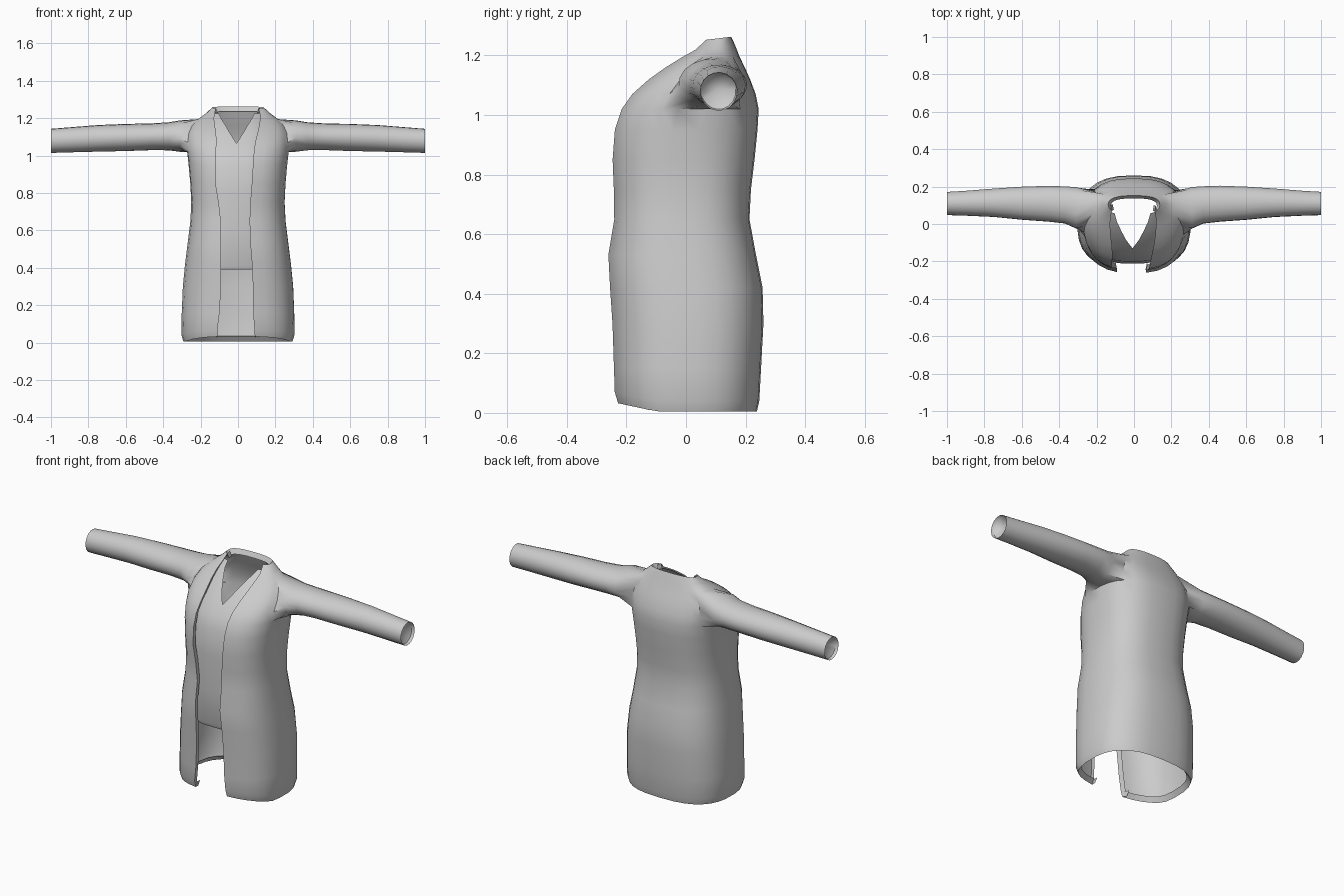
import bpy, bmesh, math
from math import sin, cos, pi

if "Cube" in bpy.data.objects:
    bpy.data.objects.remove(bpy.data.objects["Cube"])

P = 2.6          # squareness of the body cross-section
N = 14           # columns per side of the coat


def finish(bm, name, angle=40):
    bmesh.ops.recalc_face_normals(bm, faces=bm.faces)
    me = bpy.data.meshes.new(name)
    bm.to_mesh(me)
    bm.free()
    ob = bpy.data.objects.new(name, me)
    bpy.context.collection.objects.link(ob)
    bpy.ops.object.select_all(action='DESELECT')
    bpy.context.view_layer.objects.active = ob
    ob.select_set(True)
    bpy.ops.object.shade_smooth_by_angle(angle=math.radians(angle))
    return ob


def section(w, f, b, t):
    """Point on a rounded-square section; t = 0 at the front, pi at the back."""
    x = w * abs(sin(t)) ** (2 / P)
    c = cos(t)
    y = (f + b) / 2 - math.copysign(abs(c) ** (2 / P), c) * (b - f) / 2
    return x, y


# Coat rows: z, half width, front y, back y, left and right opening edges
ROWS = [
    (0.035, .275, -.215, .215, .110, .090),
    (0.005, .292, -.232, .238, .110, .090),
    (0.04, .303, -.243, .246, .110, .088),
    (0.15, .302, -.245, .252, .100, .082),
    (0.30, .296, -.250, .260, .090, .080),
    (0.42, .284, -.258, .257, .090, .075),
    (0.53, .270, -.263, .235, .090, .066),
    (0.65, .255, -.243, .213, .092, .062),
    (0.75, .250, -.245, .218, .103, .066),
    (0.85, .255, -.250, .230, .120, .074),
    (0.95, .264, -.243, .240, .120, .080),
    (1.02, .272, -.220, .244, .118, .085),
    (1.07, .275, -.185, .234, .115, .092),
    (1.12, .268, -.130, .215, .117, .104),
    (1.16, .248, -.075, .197, .124, .113),
    (1.195, .213, -.020, .180, .128, .118),
    (1.225, .172, .018, .165, .126, .118),
    (1.255, .138, .055, .152, .118, .110),
    (1.230, .122, .060, .137, .108, .100),
]
# Sleeve rings: x, y min, y max, z min, z max
SLEEVE = [
    (.31, -.025, .198, 1.020, 1.188),
    (.37, .002, .202, 1.028, 1.178),
    (.46, .012, .205, 1.029, 1.172),
    (.60, .022, .200, 1.024, 1.169),
    (.75, .037, .190, 1.021, 1.163),
    (.90, .044, .178, 1.017, 1.151),
    (1.0, .047, .172, 1.014, 1.143),
    (.985, .052, .167, 1.019, 1.138),
]
R0, R1, K0, K1 = 11, 15, 5, 10      # armhole rows and columns

bm = bmesh.new()
grid = []
for z, w, f, b, el, er in ROWS:
    def place(x, y):
        zz = z
        if z < .1:                    # hem rises at the front
            zz += .03 * max(0, (-y - .1) / .14)
        if z > 1.22:                  # collar rises at the back
            zz += .12 * (y - .09)
        return bm.verts.new((x, y, zz))

    halves = []
    for edge, s in ((el, -1), (er, 1)):
        t0 = math.asin((edge / w) ** (P / 2))
        pts = [section(w, f, b, t0 + (pi - t0) * k / N) for k in range(N + 1)]
        x, y = pts[0]
        halves.append([(s * (x + .006), y + .03)] + [(s * px, py) for px, py in pts])
    grid.append([place(*p) for p in halves[0] + halves[1][-2::-1]])

last = 2 * N + 2


def column(side, k):
    return k + 1 if side < 0 else last - k - 1


holes = set()
for k in range(K0, K1):
    holes |= {column(-1, k), column(1, k) - 1}
for r in range(len(grid) - 1):
    for c in range(last):
        if R0 <= r < R1 and c in holes:
            continue
        bm.faces.new((grid[r][c], grid[r][c + 1], grid[r + 1][c + 1], grid[r + 1][c]))

# Sleeves grown from the armholes, closed by a sunken cuff cap
for side in (-1, 1):
    def v(r, k):
        return grid[r][column(side, k)]
    ring = ([v(R0, k) for k in range(K0, K1)] + [v(r, K1) for r in range(R0, R1)]
            + [v(R1, k) for k in range(K1, K0, -1)] + [v(r, K0) for r in range(R1, R0, -1)])
    n = len(ring)
    a0 = math.atan2(ring[0].co.z - 1.1, ring[0].co.y - .09)
    for x, y0, y1, z0, z1 in SLEEVE:
        new = []
        for i in range(n):
            a = a0 + 2 * pi * i / n
            new.append(bm.verts.new((side * x, (y0 + y1) / 2 + cos(a) * (y1 - y0) / 2,
                                     (z0 + z1) / 2 + sin(a) * (z1 - z0) / 2)))
        for i in range(n):
            j = (i + 1) % n
            bm.faces.new((ring[i], ring[j], new[j], new[i]))
        ring = new
    tip = bm.verts.new((side * .95, .108, 1.085))
    for i in range(n):
        bm.faces.new((ring[i], ring[(i + 1) % n], tip))
finish(bm, "coat")

# Shirt front with a V neck: z, half width, centre y, side y, neck half opening
SHIRT = [
    (.41, .23, -.175, -.08, 0), (.39, .23, -.20, -.08, 0), (.41, .23, -.208, -.08, 0),
    (.60, .22, -.212, -.08, 0), (.80, .22, -.212, -.08, 0), (.95, .22, -.200, -.07, 0),
    (1.02, .22, -.165, -.05, 0), (1.065, .21, -.130, -.03, 0), (1.12, .20, -.085, 0, .035),
    (1.16, .18, -.042, .02, .058), (1.20, .15, .005, .05, .083), (1.225, .13, .05, .07, .095),
]
bm = bmesh.new()
M = 8
for s in (-1, 1):
    prev = None
    for z, w, yc, ys, gap in SHIRT:
        row = []
        for i in range(M + 1):
            x = gap + (w - gap) * i / M
            row.append(bm.verts.new((s * x - .008, yc + (ys - yc) * (x / w) ** 3.5, z)))
        if prev:
            for i in range(M):
                bm.faces.new((prev[i], prev[i + 1], row[i + 1], row[i]))
        prev = row
bmesh.ops.remove_doubles(bm, verts=bm.verts, dist=.0005)
finish(bm, "shirt_front", 50)
